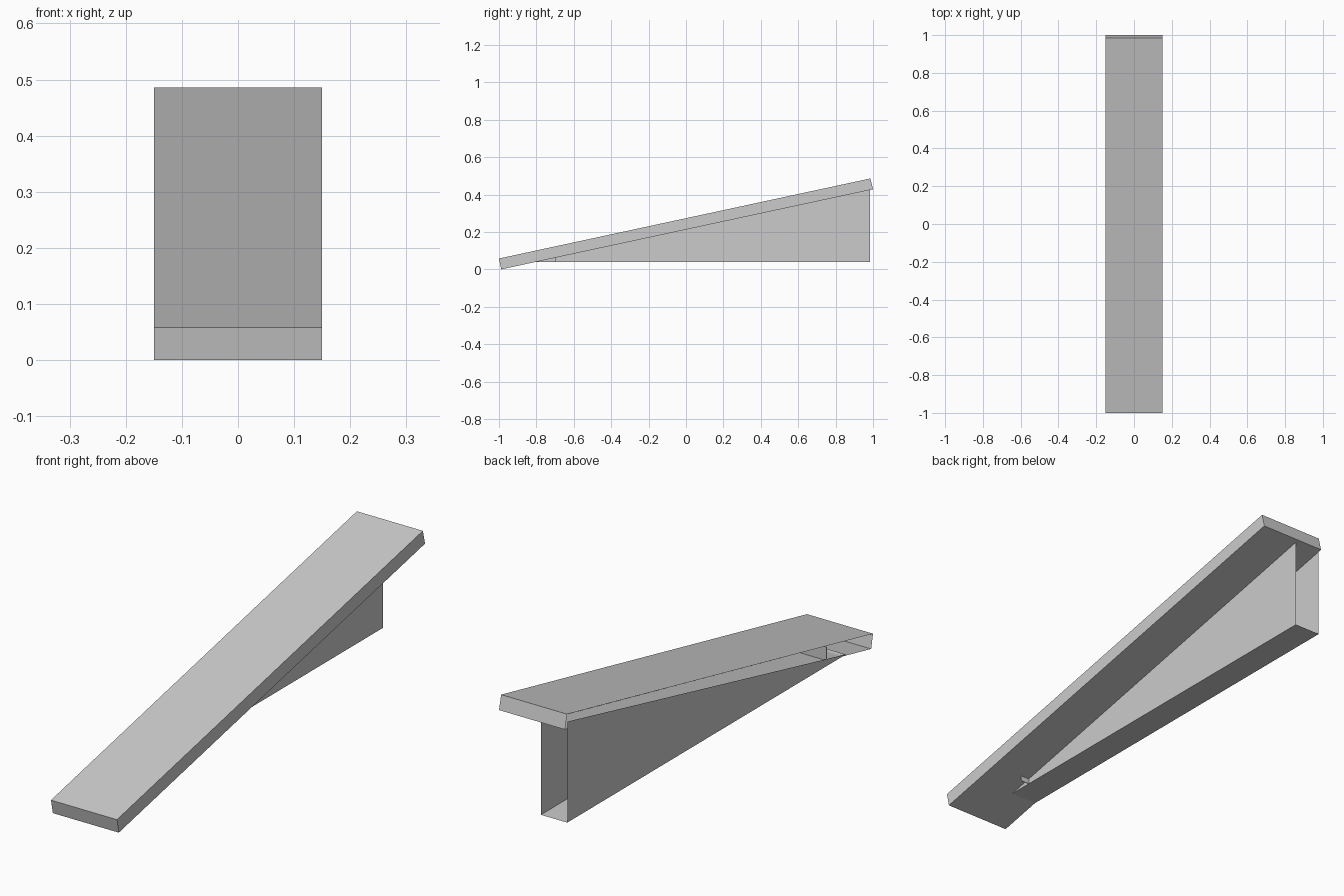
import bpy
import bmesh

cube = bpy.data.objects.get("Cube")
if cube:
    bpy.data.objects.remove(cube, do_unlink=True)

grey = bpy.data.materials.new("plain grey")
grey.use_nodes = True
colour = (0.6, 0.6, 0.6, 1)
grey.diffuse_color = colour
grey.node_tree.nodes["Principled BSDF"].inputs["Base Color"].default_value = colour


def prism(name, profile, x0, x1, open_edges=(), caps=(True, True)):
    """Sweep a (y, z) profile across x, leaving chosen edges or ends open."""
    bm = bmesh.new()
    a = [bm.verts.new((x0, y, z)) for y, z in profile]
    b = [bm.verts.new((x1, y, z)) for y, z in profile]
    n = len(profile)
    for i in range(n):
        if i not in open_edges:
            j = (i + 1) % n
            bm.faces.new((a[i], a[j], b[j], b[i]))
    if caps[0]:
        bm.faces.new(a[::-1])
    if caps[1]:
        bm.faces.new(b)
    mesh = bpy.data.meshes.new(name)
    bm.to_mesh(mesh)
    bm.free()
    mesh.materials.append(grey)
    obj = bpy.data.objects.new(name, mesh)
    bpy.context.collection.objects.link(obj)
    return obj


# Sloping slab, a hollow shell open along its right side
prism("ramp_slab", [(-0.988, 0), (1, 0.428), (0.986, 0.486), (-1, 0.058)],
      -0.15, 0.15, caps=(False, True))

# Hollow wedge beneath: a floor and two side walls, open at the back and top
prism("support_wedge", [(-0.824, 0.04), (0.985, 0.04), (0.985, 0.455)],
      -0.15, -0.03, open_edges=(1, 2))

# Thin cross plate near the low end
prism("cross_plate", [(-0.701, 0.04), (-0.699, 0.04), (-0.699, 0.118), (-0.701, 0.118)],
      -0.149, 0.01)
